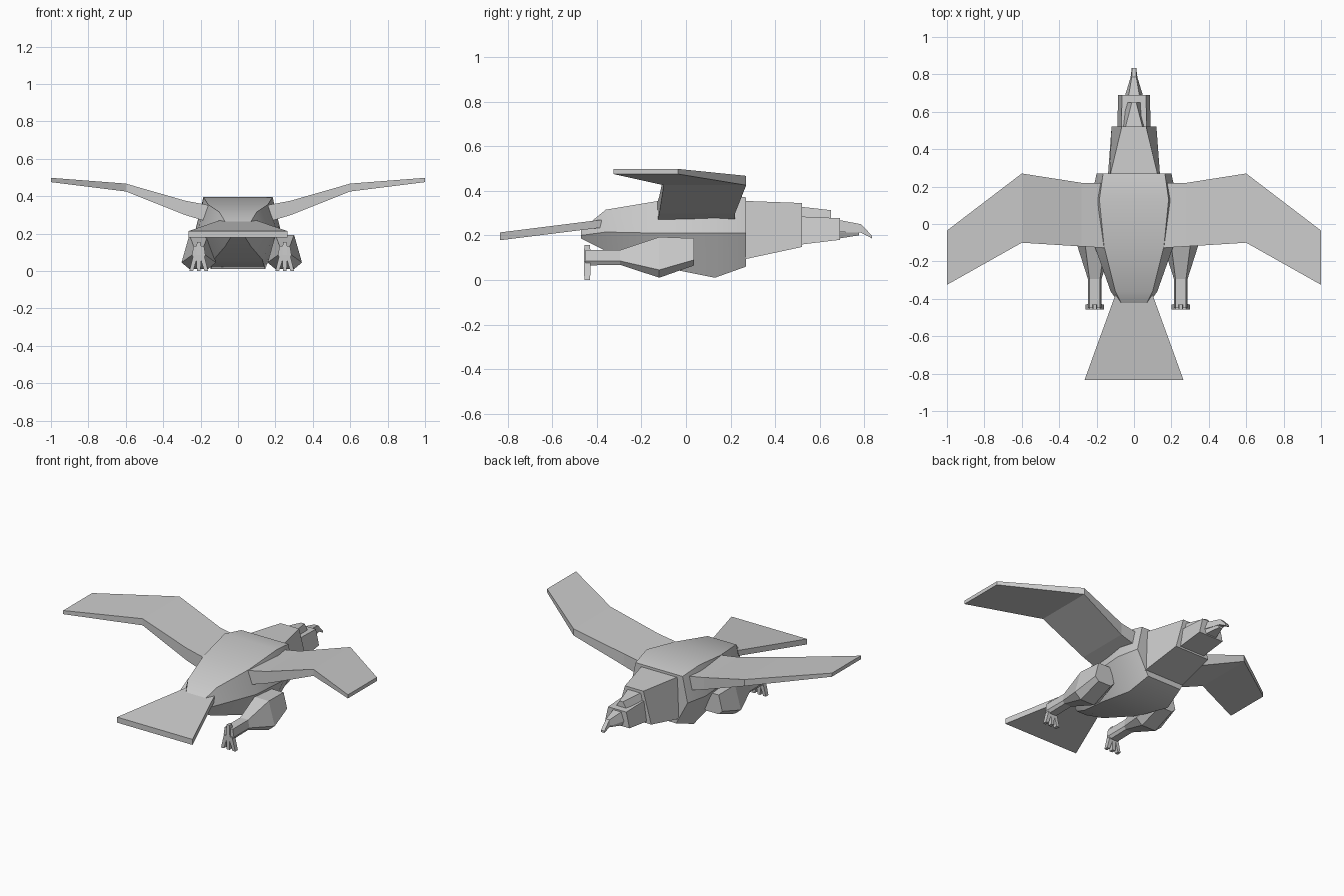
import bpy, bmesh, math
from mathutils import Vector

if "Cube" in bpy.data.objects:
    bpy.data.objects.remove(bpy.data.objects["Cube"])


def loft(name, rings, smooth=False):
    """Skin a run of equal-length point rings and cap both ends."""
    bm = bmesh.new()
    loops = [[bm.verts.new(p) for p in r] for r in rings]
    n = len(loops[0])
    for a, b in zip(loops, loops[1:]):
        for i in range(n):
            j = (i + 1) % n
            bm.faces.new((a[i], a[j], b[j], b[i]))
    bm.faces.new(loops[0])
    bm.faces.new(loops[-1])
    bmesh.ops.recalc_face_normals(bm, faces=bm.faces)
    me = bpy.data.meshes.new(name)
    bm.to_mesh(me)
    bm.free()
    ob = bpy.data.objects.new(name, me)
    bpy.context.collection.objects.link(ob)
    if smooth:
        bpy.ops.object.select_all(action='DESELECT')
        bpy.context.view_layer.objects.active = ob
        ob.select_set(True)
        bpy.ops.object.shade_smooth_by_angle(angle=math.radians(35))
    return ob


def hexa(y, zb, zm, zt, wb, wm, wt, cx=0):
    """Six-sided section: half widths at bottom, middle and top."""
    return [(cx - wb, y, zb), (cx + wb, y, zb), (cx + wm, y, zm),
            (cx + wt, y, zt), (cx - wt, y, zt), (cx - wm, y, zm)]


def quad(y, zb, zt, wb, wt, cx=0):
    """Four-sided section."""
    return [(cx - wb, y, zb), (cx + wb, y, zb), (cx + wt, y, zt), (cx - wt, y, zt)]


# Body
loft("body", [
    hexa(0.27, 0.06, 0.21, 0.37, 0.12, 0.20, 0.165),
    hexa(0.13, 0.01, 0.21, 0.395, 0.145, 0.23, 0.185),
    hexa(-0.12, 0.06, 0.21, 0.355, 0.13, 0.21, 0.16),
    hexa(-0.36, 0.13, 0.215, 0.315, 0.07, 0.125, 0.10),
    hexa(-0.47, 0.185, 0.20, 0.225, 0.035, 0.05, 0.045)], smooth=True)

# Neck, head and brow crest
loft("neck", [quad(0.25, 0.09, 0.355, 0.14, 0.13), quad(0.52, 0.148, 0.345, 0.12, 0.065)])
loft("head", [quad(0.50, 0.157, 0.285, 0.088, 0.068), quad(0.69, 0.18, 0.277, 0.086, 0.064)])
loft("crest", [quad(0.50, 0.25, 0.33, 0.065, 0.05), quad(0.65, 0.26, 0.313, 0.045, 0.012)])

# Beak with hooked tip
loft("beak", [
    quad(0.68, 0.215, 0.27, 0.05, 0.03),
    quad(0.785, 0.212, 0.25, 0.018, 0.012),
    quad(0.835, 0.186, 0.198, 0.012, 0.012)])
loft("lower_beak", [quad(0.68, 0.185, 0.213, 0.04, 0.048), quad(0.775, 0.2, 0.213, 0.012, 0.018)])

# Tail fan
loft("tail", [quad(-0.38, 0.235, 0.27, 0.10, 0.10), quad(-0.835, 0.178, 0.213, 0.265, 0.265)])

# Wings: x, leading y, trailing y, bottom z, top z
WING = [(0.12, 0.22, -0.13, 0.25, 0.345),
        (0.28, 0.22, -0.12, 0.298, 0.375),
        (0.60, 0.27, -0.10, 0.425, 0.467),
        (1.00, -0.035, -0.325, 0.475, 0.498)]
for side, s in (("left", -1), ("right", 1)):
    loft(side + "_wing", [[(s * x, a, zb), (s * x, b, zb), (s * x, b, zt), (s * x, a, zt)]
                          for x, a, b, zb, zt in WING])

# Legs with splayed claws
for side, cx in (("left", -0.21), ("right", 0.25)):
    loft(side + "_leg", [
        hexa(0.036, 0.065, 0.09, 0.187, 0.045, 0.07, 0.045, cx),
        hexa(-0.12, 0.01, 0.045, 0.193, 0.05, 0.092, 0.05, cx),
        hexa(-0.295, 0.068, 0.085, 0.134, 0.025, 0.036, 0.028, cx),
        hexa(-0.45, 0.065, 0.085, 0.134, 0.025, 0.036, 0.028, cx)])
    root = Vector((cx, -0.443, 0.085))
    for i, (dx, z) in enumerate(((-0.04, 0.0), (0.0, 0.0), (0.04, 0.0), (0.0, 0.156))):
        tip = Vector((cx + dx, -0.443, z))
        base = root + Vector((dx * 0.4, 0, 0))
        loft(f"{side}_claw_{i + 1}", [
            [(p.x - w, p.y - d, p.z), (p.x + w, p.y - d, p.z),
             (p.x + w, p.y + d, p.z), (p.x - w, p.y + d, p.z)]
            for p, w, d in ((base, 0.013, 0.015), (tip, 0.010, 0.013))])
